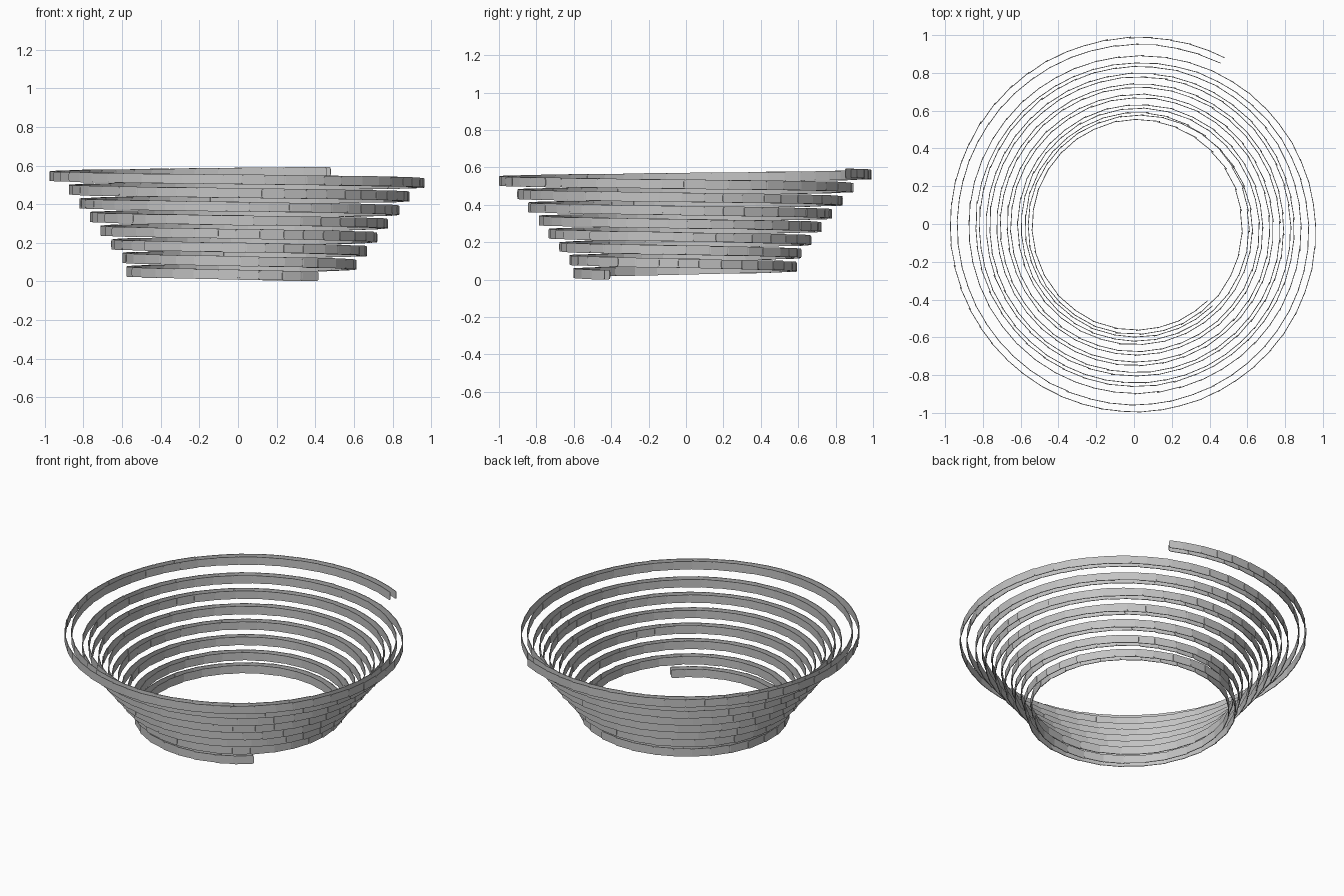
import bpy, bmesh, math, random
from mathutils import Matrix, Vector

if "Cube" in bpy.data.objects:
    bpy.data.objects.remove(bpy.data.objects["Cube"])

random.seed(4)
TURNS, PITCH, HEIGHT = 7.694, 0.0705, 0.052
START = math.radians(-47)
CX, CY = 0.019, -0.0175

stone = bpy.data.materials.new("stone_grey")
stone.diffuse_color = (0.55, 0.55, 0.55, 1)
stone.use_nodes = True
stone.node_tree.nodes["Principled BSDF"].inputs["Base Color"].default_value = stone.diffuse_color


def ramp(t, a, b):
    return min(1, max(0, (t - a) / (b - a)))


def radius(t):
    # even spiral, with a wider first turn and a flared last turn
    r = 0.538 + 0.0555 * t
    return r + 0.034 * (1 - ramp(t, 0.62, 0.87)) + 0.043 * ramp(t, 6.62, 7.12)


def add_plate(bm, t, r, length):
    # upright flat slab with rounded corners, facing outwards
    a = START - t * math.tau
    w, h, c = length / 2, HEIGHT / 2 - random.uniform(0, 0.002), 0.011
    place = (Matrix.Translation((CX + r * math.cos(a), CY + r * math.sin(a),
                                 HEIGHT / 2 + PITCH * t))
             @ Matrix.Rotation(a + math.radians(random.uniform(0, 3)), 4, 'Z'))
    verts = []
    for sx, sz in ((1, 1), (-1, 1), (-1, -1), (1, -1)):
        corner = [math.radians(d) for d in (0, 45, 90)]
        if sx * sz < 0:
            corner.reverse()
        for d in corner:
            verts.append(bm.verts.new(place @ Vector((
                0, sx * (w - c + c * math.cos(d)), sz * (h - c + c * math.sin(d))))))
    bm.faces.new(verts)


def build_shell(name, offset, phase):
    bm = bmesh.new()
    t = 0.0
    while t < TURNS - 0.004:
        r = radius(t) - offset
        length = random.uniform(0.10, 0.13)
        step = min(length / (math.tau * r), TURNS - t)
        if t == 0:
            step *= phase
        mid = t + step / 2
        add_plate(bm, mid, radius(mid) - offset, step * math.tau * r + 0.012)
        t += step
    mesh = bpy.data.meshes.new(name)
    bm.to_mesh(mesh)
    bm.free()
    mesh.materials.append(stone)
    ob = bpy.data.objects.new(name, mesh)
    bpy.context.collection.objects.link(ob)
    solid = ob.modifiers.new("thickness", 'SOLIDIFY')
    solid.thickness = 0.004
    solid.offset = 0


# outer and inner skins of the winding wall
build_shell("outer_spiral_plates", 0.0, 1.0)
build_shell("inner_spiral_plates", 0.037, 0.6)
